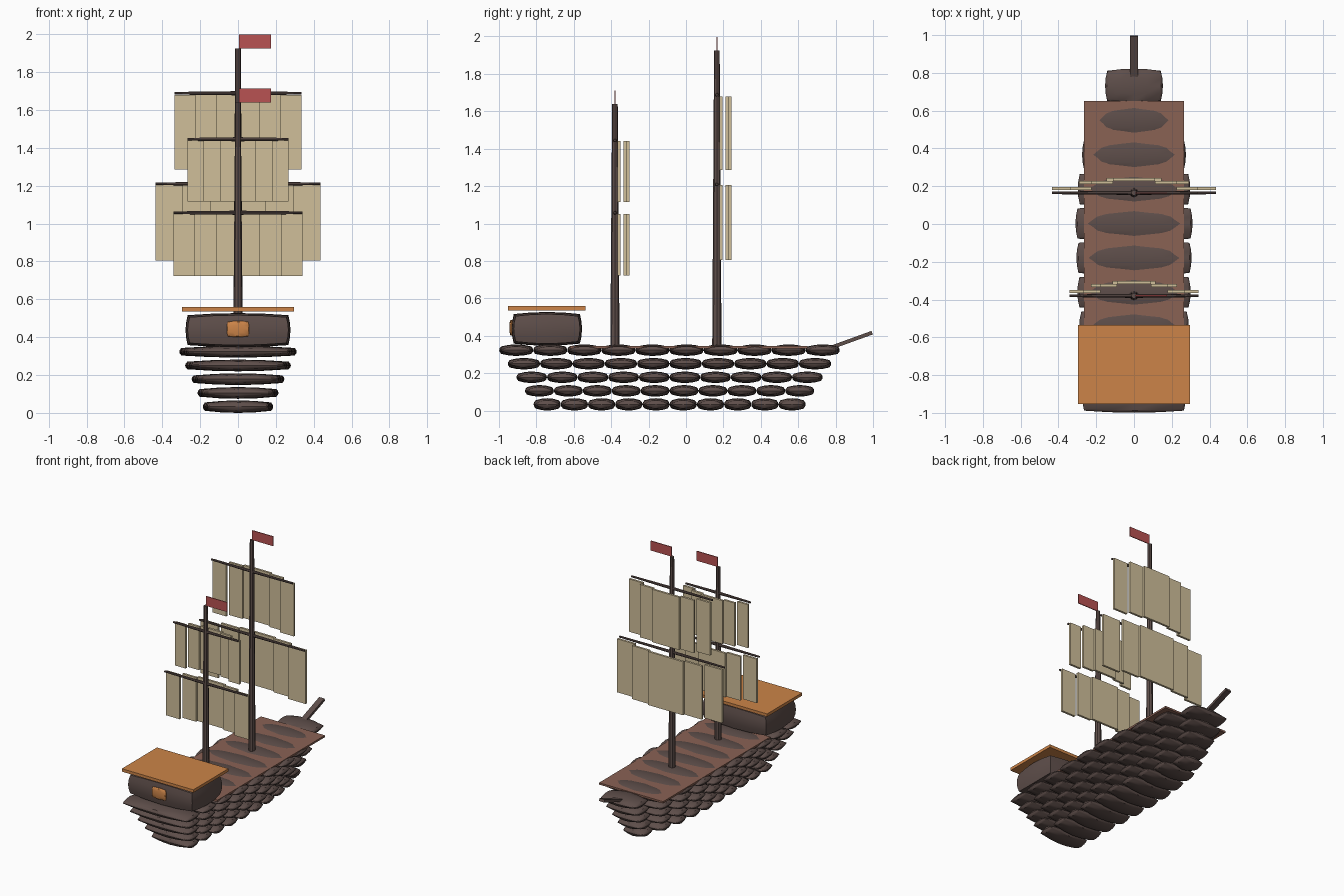
import bpy, bmesh, math
from mathutils import Matrix, Vector

if "Cube" in bpy.data.objects:
    bpy.data.objects.remove(bpy.data.objects["Cube"])


def lin(h):
    c = [int(h[i:i + 2], 16) / 255 for i in (0, 2, 4)]
    return [x / 12.92 if x <= 0.04045 else ((x + 0.055) / 1.055) ** 2.4 for x in c] + [1]


def mat(name, h):
    m = bpy.data.materials.new(name)
    m.diffuse_color = lin(h)
    m.use_nodes = True
    m.node_tree.nodes["Principled BSDF"].inputs["Base Color"].default_value = m.diffuse_color
    return m


DARK = mat("dark_wood", "5E4E4A")
DECK = mat("deck_brown", "8A6254")
ORANGE = mat("orange_wood", "CC8448")
SAIL = mat("sail_cloth", "D0BF9A")
RED = mat("flag_red", "B85252")


def finish(name, bm, material, smooth=False):
    bmesh.ops.recalc_face_normals(bm, faces=bm.faces)
    me = bpy.data.meshes.new(name)
    bm.to_mesh(me)
    bm.free()
    me.materials.append(material)
    ob = bpy.data.objects.new(name, me)
    bpy.context.collection.objects.link(ob)
    if smooth:
        bpy.ops.object.select_all(action='DESELECT')
        ob.select_set(True)
        bpy.context.view_layer.objects.active = ob
        bpy.ops.object.shade_smooth_by_angle(angle=math.radians(30))
    return ob


def add_box(bm, lo, hi):
    lo, hi = Vector(lo), Vector(hi)
    bmesh.ops.create_cube(bm, size=1, matrix=Matrix.Translation((lo + hi) / 2)
                          @ Matrix.Diagonal((*(hi - lo), 1)))


def box(name, lo, hi, material):
    bm = bmesh.new()
    add_box(bm, lo, hi)
    return finish(name, bm, material)


def add_block(bm, centre, half, b=0.011):
    """Cube whose faces bulge outward by b toward their middles."""
    t = bmesh.new()
    bmesh.ops.create_cube(t, size=2)
    bmesh.ops.subdivide_edges(t, edges=t.edges[:], cuts=3, use_grid_fill=True)
    for v in t.verts:
        u = v.co.copy()
        for i in range(3):
            j, k = (i + 1) % 3, (i + 2) % 3
            drop = min(b, half[i] * 0.4) * (u[j] ** 2 + u[k] ** 2)
            v.co[i] = centre[i] + u[i] * (half[i] - drop)
    me = bpy.data.meshes.new("tmp")
    t.to_mesh(me)
    t.free()
    bm.from_mesh(me)
    bpy.data.meshes.remove(me)


def add_pole(bm, a, b, r1, r2, sides=8):
    a, b = Vector(a), Vector(b)
    d = b - a
    rot = d.to_track_quat('Z', 'Y').to_matrix().to_4x4()
    bmesh.ops.create_cone(bm, cap_ends=True, segments=sides, radius1=r1, radius2=r2,
                          depth=d.length, matrix=Matrix.Translation((a + b) / 2) @ rot)


# hull: five rows of ten bulged blocks, growing upward
widths = [0.275, 0.285, 0.29, 0.30, 0.305, 0.31, 0.298, 0.275, 0.235, 0.153]
for k, s in enumerate((0.60, 0.69, 0.79, 0.90, 1.0)):
    y0, y1 = -0.815 - 0.046 * k, 0.64 + 0.0455 * k
    pitch = (y1 - y0) / 10
    bm = bmesh.new()
    for i, w in enumerate(widths):
        add_block(bm, (0, y0 + pitch * (i + 0.5), 0.033 + 0.0725 * k),
                  (w * s, pitch / 2, 0.031 if k else 0.033))
    finish(f"hull_row_{k + 1}", bm, DARK, True)

# deck, cabin, roof, window
box("deck", (-0.265, -0.62, 0.332), (0.265, 0.65, 0.346), DECK)
bm = bmesh.new()
add_block(bm, (0, -0.744, 0.437), (0.277, 0.188, 0.09))
finish("cabin", bm, DARK, True)
box("cabin_roof", (-0.296, -0.952, 0.536), (0.296, -0.536, 0.558), ORANGE)
bm = bmesh.new()
add_block(bm, (0, -0.933, 0.443), (0.059, 0.012, 0.042), 0.004)
finish("cabin_window", bm, ORANGE, True)

# bowsprit
d = Vector((0, 0.235, 0.085))
bm = bmesh.new()
bmesh.ops.create_cube(bm, size=1, matrix=Matrix.Translation((0, 0.878, 0.374))
                      @ Matrix.Rotation(math.atan2(d.z, d.y), 4, 'X')
                      @ Matrix.Diagonal((0.043, d.length, 0.02, 1)))
finish("bowsprit", bm, DARK)


def rig(name, y, top, sails):
    # mast
    bm = bmesh.new()
    add_pole(bm, (0, y, 0.33), (0, y, top), 0.025, 0.015)
    finish(name + "_mast", bm, DARK, True)
    # flag
    box(name + "_flag", (0.004, y - 0.003, top), (0.175, y + 0.003, top + 0.072), RED)
    for n, (half, z_yard, z0, z1) in enumerate(sails):
        # yard, thicker in the middle
        bm = bmesh.new()
        for sx in (-1, 1):
            add_pole(bm, (0, y, z_yard), (sx * half, y, z_yard), 0.011, 0.007)
        finish(f"{name}_yard_{n + 1}", bm, DARK, True)
        # sail: six panels stepping forward toward the centre
        bm = bmesh.new()
        w = half / 3
        for sx in (-1, 1):
            for c, off in enumerate((0.070, 0.054, 0.023)):
                xs = sorted((sx * c * w, sx * (c + 1) * w))
                add_box(bm, (xs[0], y + off - 0.008, z0), (xs[1], y + off + 0.008, z1))
        finish(f"{name}_sail_{n + 1}", bm, SAIL)


rig("main", 0.165, 1.925, [(0.336, 1.688, 1.285, 1.68), (0.435, 1.21, 0.805, 1.205)])
rig("rear", -0.38, 1.64, [(0.268, 1.445, 1.115, 1.44), (0.341, 1.057, 0.722, 1.052)])
